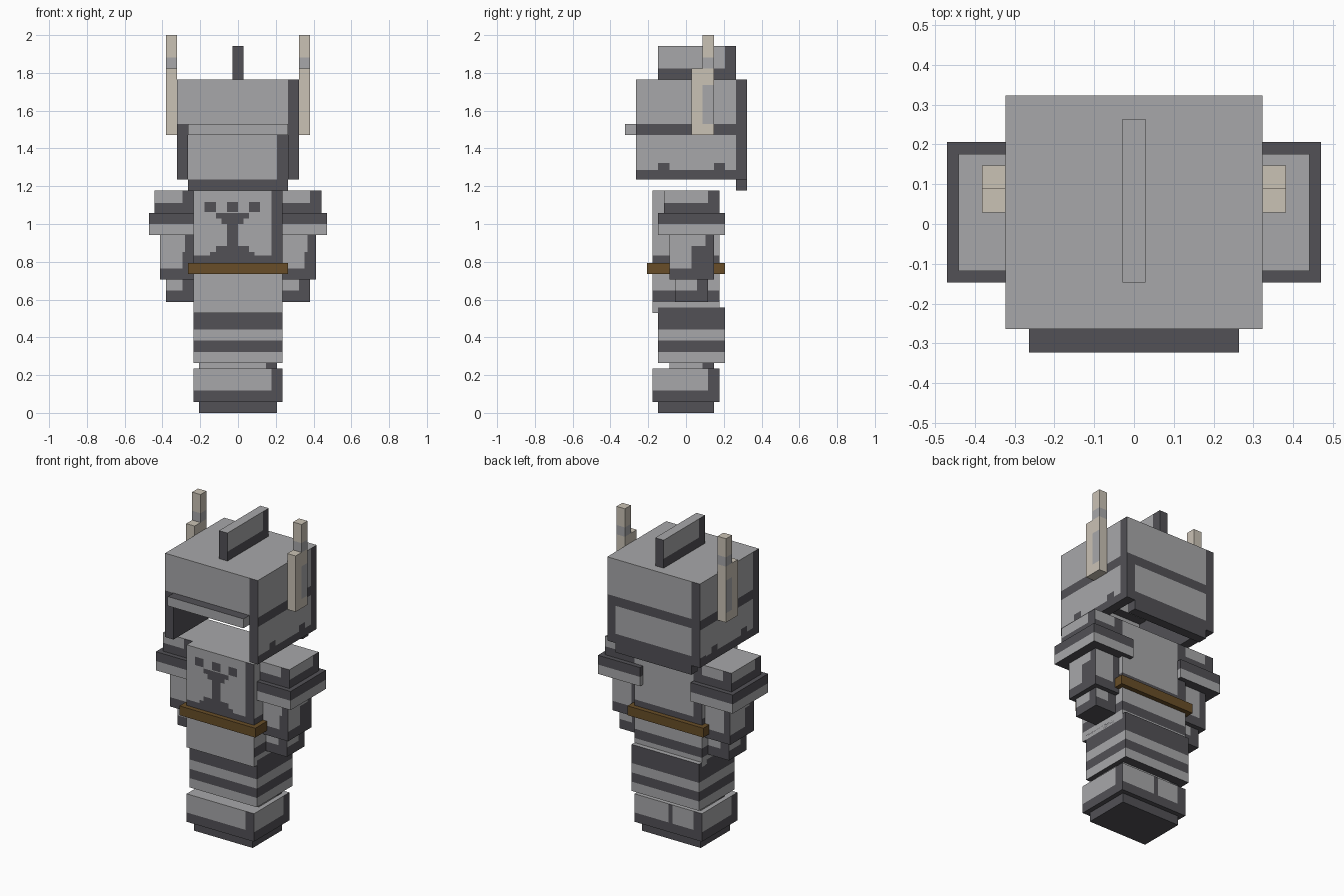
import bpy
import bmesh
from mathutils import Vector

cube = bpy.data.objects.get("Cube")
if cube:
    bpy.data.objects.remove(cube, do_unlink=True)

UNIT = 1 / 34          # every size below is counted in these grid units
FAR = 99
ALL = "FBLR"           # front, back, left (+x), right (-x)


def material(name, rgb):
    mat = bpy.data.materials.new(name)
    mat.use_nodes = True
    mat.diffuse_color = (*rgb, 1)
    bsdf = next(n for n in mat.node_tree.nodes if n.type == "BSDF_PRINCIPLED")
    bsdf.inputs["Base Color"].default_value = (*rgb, 1)
    return mat


MATERIALS = [
    material("light_steel", (.39, .39, .40)),
    material("dark_steel", (.084, .082, .093)),
    material("brown_leather", (.14, .076, .021)),
    material("cream_horn", (.59, .54, .46)),
]
STEEL, DARK, LEATHER, HORN = range(len(MATERIALS))


def side_of(normal):
    if abs(normal.z) > .5:
        return "T" if normal.z > 0 else "D"
    if abs(normal.y) > .5:
        return "F" if normal.y < 0 else "B"
    return "L" if normal.x > 0 else "R"


def band(z0, z1, colour=DARK, sides=ALL):
    """Horizontal stripe round the chosen sides."""
    return (sides, -FAR, FAR, z0, z1, colour)


def worn_edges(x, y, z, right, bottom):
    """Dark strip along the right-hand and lower edge of each side."""
    return [
        ("F", x[1] - right, x[1], *z, DARK),
        ("B", x[0], x[0] + right, *z, DARK),
        ("L", y[1] - right, y[1], *z, DARK),
        ("R", y[0], y[0] + right, *z, DARK),
        band(z[0], z[0] + bottom),
    ]


def box(name, x, y, z, base=STEEL, top=None, under=DARK, paint=()):
    """Box whose sides are cut along the painted areas."""
    bm = bmesh.new()
    bmesh.ops.create_cube(bm, size=1)
    low = Vector((x[0], y[0], z[0]))
    high = Vector((x[1], y[1], z[1]))
    for v in bm.verts:
        v.co = Vector(h if c > 0 else l for c, l, h in zip(v.co, low, high))
    cuts = set()
    for sides, u0, u1, z0, z1, _ in paint:
        cuts |= {(2, z0), (2, z1)}
        for axis, pair in ((0, "FB"), (1, "LR")):
            if set(sides) & set(pair):
                cuts |= {(axis, u0), (axis, u1)}
    for axis, at in sorted(cuts):
        if low[axis] < at < high[axis]:
            normal = Vector((0, 0, 0))
            normal[axis] = 1
            bmesh.ops.bisect_plane(bm, geom=bm.verts[:] + bm.edges[:] + bm.faces[:],
                                   plane_co=normal * at, plane_no=normal)
    bm.normal_update()
    for face in bm.faces:
        side, c = side_of(face.normal), face.calc_center_median()
        face.material_index = base
        if side == "T" and top is not None:
            face.material_index = top
        elif side == "D":
            face.material_index = under
        u = c.x if side in "FB" else c.y
        for sides, u0, u1, z0, z1, colour in paint:
            if side in sides and u0 < u < u1 and z0 < c.z < z1:
                face.material_index = colour
    bmesh.ops.scale(bm, vec=Vector((UNIT,) * 3), verts=bm.verts)
    mesh = bpy.data.meshes.new(name)
    bm.to_mesh(mesh)
    bm.free()
    for mat in MATERIALS:
        mesh.materials.append(mat)
    obj = bpy.data.objects.new(name, mesh)
    bpy.context.collection.objects.link(obj)
    return obj


def worn_box(name, x, y, z, right, bottom, extra=(), **options):
    return box(name, x, y, z, paint=worn_edges(x, y, z, right, bottom) + list(extra), **options)


def both(a):
    return (-a, a)


# Feet and legs
box("sole", both(7), both(5), (0, 2), base=DARK)
worn_box("boot", both(8), both(6), (2, 8), 2, 2, [("B", -1, 0, 2, 8, DARK)])
worn_box("ankle", both(7), (-3, 5), (8, 9), 2, 0)
box("legs", both(8), (-5, 7), (9, 19), paint=[band(11, 13), band(15, 19)])

# Torso with its chest marking
chest_marking = [
    ("F", -5, 3, 28, 29, DARK), ("F", -4, 2, 29, 30, DARK),   # base
    ("F", -2, 0, 30, 36, DARK),                               # stem
    ("F", -3, 1, 34, 35, DARK), ("F", -4, 2, 35, 36, DARK),   # arms
] + [("F", a, a + 2, 36.2, 38, DARK) for a in (-6, -2, 2)]    # dots
torso_trim = [
    band(27, 28.3),
    band(20, 22, sides="BLR"),
    ("F", 6, 8, 27, 40, DARK),
    ("B", -8, -6, 27, 40, DARK),
]
box("torso", both(8), both(6), (18, 40), paint=torso_trim + chest_marking)
box("belt", both(9), both(7), (25, 27), base=LEATHER, under=LEATHER)

# Arms and horns, one of each per side
for side, s in (("left", 1), ("right", -1)):
    def span(a, b):
        return tuple(sorted((s * a, s * b)))

    worn_box(side + "_shoulder", span(8, 15), (-4, 6), (36, 40), 2, 1.8)
    box(side + "_shoulder_pad", span(6, 16), (-5, 7), (32, 36), top=DARK, paint=[band(34, 36)])
    worn_box(side + "_forearm", span(8, 14), (-3, 5), (24, 32), 1.5, 2,
             [("L", 1, 5, 24, 30, DARK), ("R", -3, 0, 24, 30, DARK),
              ("F", s * 11 + 1, s * 11 + 3, 24, 29, DARK)])
    worn_box(side + "_hand", span(8, 13), (-2, 4), (20, 24), 2, 2)
    box(side + "_horn_short", span(11, 13), (1, 3), (50, 62), base=HORN, under=HORN)
    box(side + "_horn_long", span(11, 13), (3, 5), (50, 68), base=HORN, under=HORN,
        paint=[band(62, 64, STEEL), ("LR", 3, 5, 52, 59, STEEL)])

    # Helmet cheeks: dark inside, banded outside with a scalloped lower edge
    outer, inner = ("L", "R") if s > 0 else ("R", "L")
    cheek = [band(50, 52, sides=outer), band(42, 43.7, sides=outer), band(42, 60, sides=inner)]
    cheek += [(outer, a, a + 2, 43, 45, DARK) for a in (-5, 5)]
    cheek.append(band(42, 60 if s > 0 else 52, sides="F"))
    if s < 0:
        cheek.append((outer, -9, -7, 42, 60, DARK))
    box(side + "_helmet_cheek", span(9, 11), both(9), (42, 60), paint=cheek)

# Helmet shell
box("helmet_back", both(11), (9, 11), (42, 60), paint=[
    band(50, 52, sides="BR"), band(42, 44, sides="BR"), band(42, 60, sides="L"),
    ("B", 9, 11, 42, 52, DARK), ("B", -11, -9, 42, 60, DARK),
    ("F", 7, 11, 42, 60, DARK)])
box("helmet_brow", both(9), (-9, -7), (52, 60))
box("helmet_crown", both(9), (-7, 9), (58, 60))
box("neck_guard", both(9), (9, 11), (40, 42), base=DARK)
box("visor", both(9), (-11, -9), (50, 52), top=DARK)
worn_box("crest", both(1), (-5, 9), (60, 66), 2, 2)
